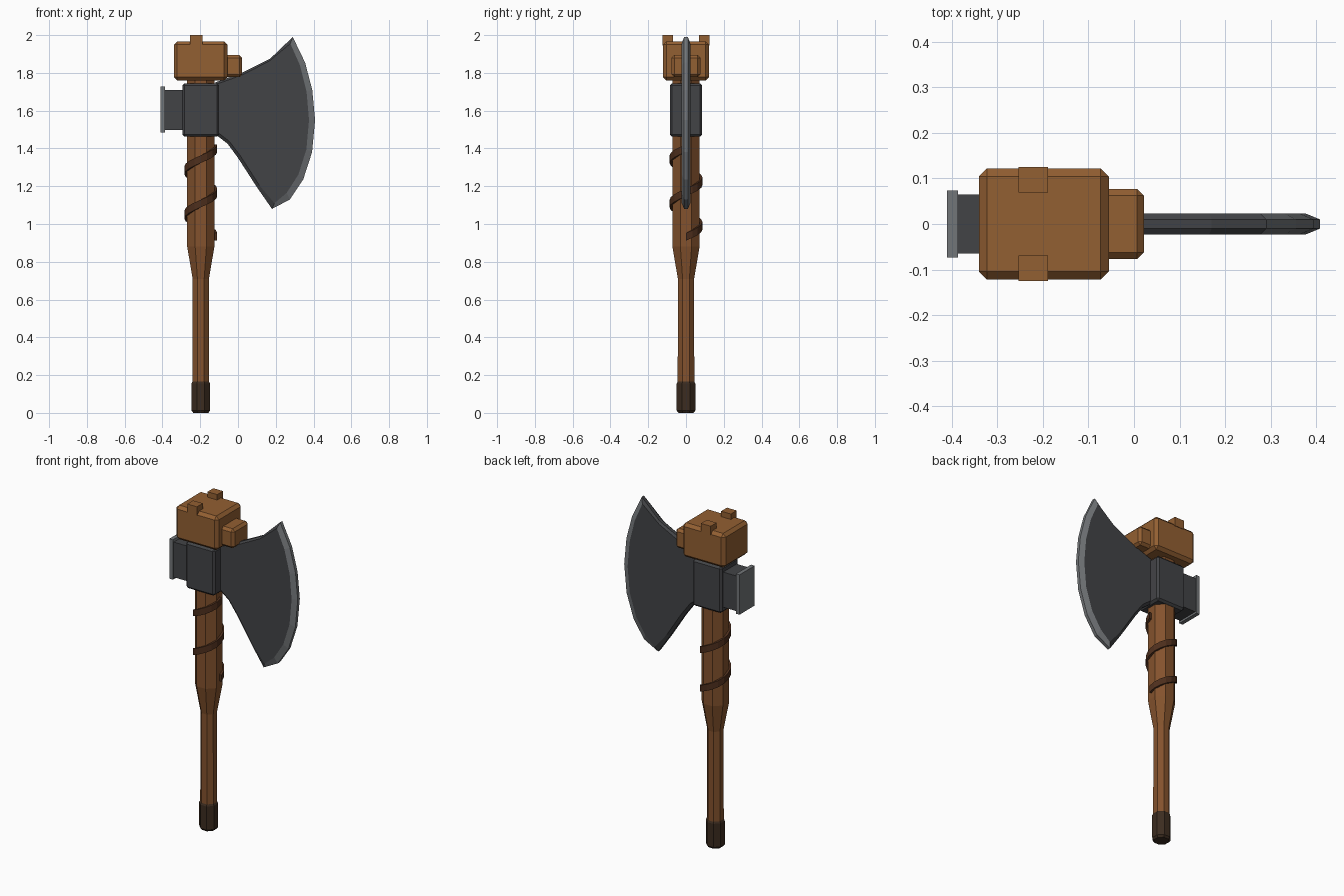
import bpy, bmesh, math

if "Cube" in bpy.data.objects:
    bpy.data.objects.remove(bpy.data.objects["Cube"])

CX = -0.197  # handle axis


def material(name, rgb):
    m = bpy.data.materials.new(name)
    m.diffuse_color = (*rgb, 1)
    m.use_nodes = True
    m.node_tree.nodes["Principled BSDF"].inputs["Base Color"].default_value = m.diffuse_color
    return m


WOOD = material("wood", (0.23, 0.085, 0.026))
BLOCK = material("light_wood", (0.29, 0.115, 0.032))
GRIP = material("dark_grip", (0.045, 0.025, 0.014))
STRAP = material("leather", (0.075, 0.028, 0.012))
METAL = material("dark_metal", (0.055, 0.057, 0.062))
EDGE = material("sharp_metal", (0.17, 0.18, 0.19))


def finish(name, bm, *mats):
    bmesh.ops.recalc_face_normals(bm, faces=bm.faces)
    me = bpy.data.meshes.new(name)
    bm.to_mesh(me)
    bm.free()
    for m in mats:
        me.materials.append(m)
    ob = bpy.data.objects.new(name, me)
    bpy.context.collection.objects.link(ob)
    return ob


def box(name, x, y, z, mat, bevel=0):
    bm = bmesh.new()
    bmesh.ops.create_cube(bm, size=1)
    for v in bm.verts:
        v.co = [(a + b) / 2 + c * (b - a) for c, (a, b) in zip(v.co, (x, y, z))]
    if bevel:
        bmesh.ops.bevel(bm, geom=bm.edges[:], offset=bevel, segments=1, affect='EDGES')
    return finish(name, bm, mat)


def skin(bm, rings, closed=True):
    """Bridge equal-length vertex rings; returns the side faces."""
    n = len(rings[0])
    sides = []
    for a, b in zip(rings, rings[1:]):
        for i in range(n):
            j = (i + 1) % n
            sides.append(bm.faces.new((a[i], a[j], b[j], b[i])))
    if closed:
        bm.faces.new(rings[0])
        bm.faces.new(rings[-1])
    return sides


def octagon_shaft(name, profile, mat):
    """profile: (half width across flats, z)"""
    bm = bmesh.new()
    rings = []
    for r, z in profile:
        R = r / math.cos(math.pi / 8)
        angles = [math.pi / 8 + k * math.pi / 4 for k in range(8)]
        rings.append([bm.verts.new((CX + R * math.cos(a), R * math.sin(a), z)) for a in angles])
    skin(bm, rings)
    return finish(name, bm, mat)


# Handle and butt cap
octagon_shaft("handle", [(0.044, 0.1), (0.043, 0.71), (0.072, 0.88), (0.072, 1.8)], WOOD)
octagon_shaft("butt_cap", [(0.04, 0), (0.049, 0.012), (0.049, 0.155), (0.043, 0.167)], GRIP)

# Spiral strap: two turns up the handle
bm = bmesh.new()
rings = []
STEPS = 32
for i in range(STEPS + 1):
    a = 4 * math.pi * i / STEPS
    z = 0.932 + 0.47 * i / STEPS
    rings.append([bm.verts.new((CX + r * math.cos(a), r * math.sin(a), z + dz))
                  for r, dz in ((0.068, -0.02), (0.087, -0.02), (0.087, 0.02), (0.068, 0.02))])
skin(bm, rings)
finish("spiral_strap", bm, STRAP)

# Metal socket, neck and hammer plate
box("socket", (-0.295, -0.1), (-0.085, 0.085), (1.462, 1.745), METAL, 0.012)
box("poll_neck", (-0.388, -0.28), (-0.065, 0.065), (1.497, 1.71), METAL)
box("poll_plate", (-0.41, -0.386), (-0.073, 0.073), (1.485, 1.727), EDGE)

# Wooden block on top with side block and tabs
box("top_block", (-0.34, -0.055), (-0.122, 0.122), (1.76, 1.967), BLOCK, 0.018)
box("side_block", (-0.1, 0.022), (-0.077, 0.077), (1.777, 1.895), BLOCK, 0.015)
for name, s in (("front_tab", -1), ("back_tab", 1)):
    box(name, (-0.253, -0.188), sorted((s * 0.069, s * 0.125)), (1.945, 2.0), BLOCK)

# Blade: outer outline at the thin rim, inner outline at full thickness
outer = [(-0.12, 1.75), (0.02, 1.80), (0.17, 1.875), (0.29, 1.99), (0.355, 1.855), (0.393, 1.71),
         (0.408, 1.55), (0.392, 1.38), (0.345, 1.235), (0.275, 1.13), (0.18, 1.08),
         (0.10, 1.195), (0.0, 1.35), (-0.055, 1.425), (-0.12, 1.475)]
inner = [(-0.12, 1.738), (0.018, 1.787), (0.165, 1.862), (0.277, 1.955), (0.328, 1.84), (0.363, 1.70),
         (0.376, 1.55), (0.362, 1.395), (0.32, 1.262), (0.258, 1.165), (0.193, 1.11),
         (0.113, 1.205), (0.013, 1.36), (-0.045, 1.437), (-0.12, 1.495)]
bm = bmesh.new()
rings = [[bm.verts.new((x, y, z)) for x, z in pts]
         for pts, y in ((inner, -0.023), (outer, -0.01), (outer, 0.01), (inner, 0.023))]
for k, f in enumerate(skin(bm, rings)):
    if 3 <= k % len(outer) <= 9:
        f.material_index = 1
finish("blade", bm, METAL, EDGE)
